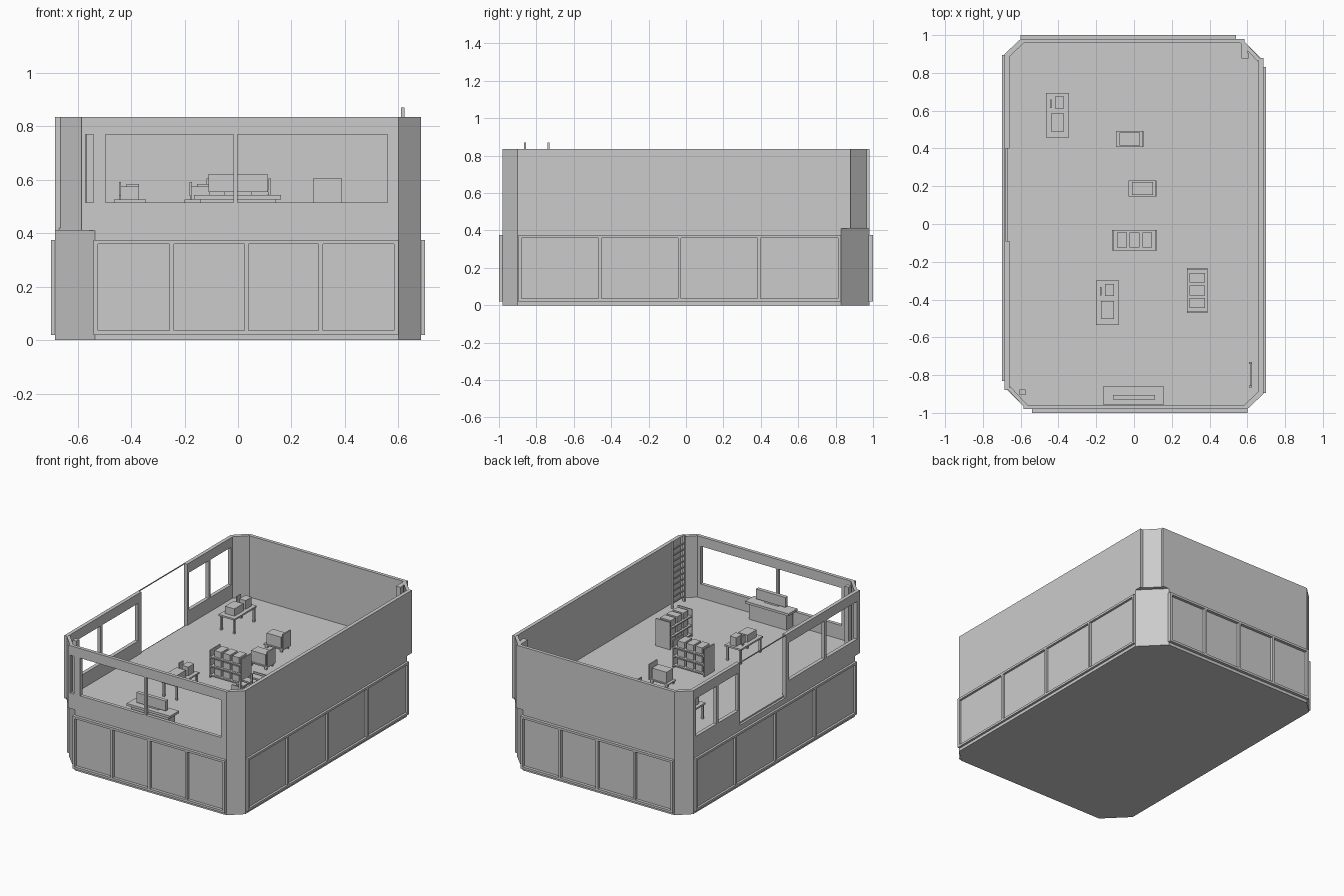
import bpy, bmesh
from mathutils import Matrix

if "Cube" in bpy.data.objects:
    bpy.data.objects.remove(bpy.data.objects["Cube"])

grey = bpy.data.materials.new("plain grey")
grey.use_nodes = True
COLOUR = (0.6, 0.6, 0.6, 1)
grey.diffuse_color = COLOUR
grey.node_tree.nodes["Principled BSDF"].inputs["Base Color"].default_value = COLOUR

FLOOR, TOP, SILL, HEAD = 0.42, 0.835, 0.515, 0.77


def finish(name, bm):
    mesh = bpy.data.meshes.new(name)
    bmesh.ops.recalc_face_normals(bm, faces=bm.faces)
    bm.to_mesh(mesh)
    bm.free()
    mesh.materials.append(grey)
    obj = bpy.data.objects.new(name, mesh)
    bpy.context.collection.objects.link(obj)
    return obj


def boxes(name, parts, move=Matrix()):
    """One object from boxes given as x, y and z ranges."""
    bm = bmesh.new()
    for xs, ys, zs in parts:
        size = [b - a for a, b in (xs, ys, zs)]
        mid = [(a + b) / 2 for a, b in (xs, ys, zs)]
        place = move @ Matrix.Translation(mid) @ Matrix.Diagonal((*size, 1))
        bmesh.ops.create_cube(bm, size=1, matrix=place)
    return finish(name, bm)


def prism(name, outline, z0, z1):
    bm = bmesh.new()
    base = bm.faces.new([bm.verts.new((x, y, z0)) for x, y in outline])
    made = bmesh.ops.extrude_face_region(bm, geom=[base], use_keep_orig=True)
    top = [v for v in made["geom"] if isinstance(v, bmesh.types.BMVert)]
    bmesh.ops.translate(bm, verts=top, vec=(0, 0, z1 - z0))
    return finish(name, bm)


def at(x, y, z=FLOOR):
    return Matrix.Translation((x, y, z))


HALF_TURN = Matrix.Rotation(3.14159265, 4, "Z")
QUARTER = Matrix.Rotation(3.14159265 / 2, 4, "Z")

# Lower storey: two small and two large cut corners
half = [(0.60, -0.98), (0.685, -0.90), (0.685, 0.83), (0.535, 0.98)]
prism("lower_storey", half + [(-x, -y) for x, y in half], 0, 0.41)
inner = [(0.595, -0.97), (0.67, -0.89), (0.67, 0.88), (0.585, 0.965)]
prism("floor_slab", inner + [(-x, -y) for x, y in inner], 0.41, FLOOR)

# Panel frames around the lower storey
for side, turn in (("front", Matrix()), ("back", HALF_TURN)):
    ys = (-1.0, -0.975)
    bars = [((-0.54, 0.60), ys, (0.36, 0.375)), ((-0.54, 0.60), ys, (0.02, 0.035))]
    bars += [((x - 0.008, x + 0.008), ys, (0.03, 0.37))
             for x in (-0.532, -0.248, 0.032, 0.31, 0.592)]
    boxes(side + "_panel_frame", bars, turn)
for side, turn in (("left", Matrix()), ("right", HALF_TURN)):
    xs = (0.68, 0.70)
    bars = [(xs, (-0.895, 0.83), (0.36, 0.375)), (xs, (-0.895, 0.83), (0.02, 0.035))]
    bars += [(xs, (y - 0.008, y + 0.008), (0.03, 0.37))
             for y in (-0.887, -0.46, -0.035, 0.39, 0.822)]
    boxes(side + "_panel_frame", bars, turn)

# Solid upper walls
boxes("left_wall", [((0.66, 0.685), (-0.90, 0.88), (0.41, TOP))])
boxes("back_wall", [((-0.60, 0.585), (0.957, 0.98), (0.41, TOP))])

# Front wall with its wide window
ys = (-0.98, -0.957)
boxes("front_wall", [((-0.585, 0.60), ys, (0.41, SILL)), ((-0.585, 0.60), ys, (HEAD, TOP))]
      + [(xs, ys, (SILL, HEAD))
         for xs in ((-0.585, -0.57), (-0.54, -0.495), (-0.017, -0.002), (0.56, 0.60))])

# Side wall: two windows either side of a full-height opening
xs = (-0.685, -0.66)
for name, y0, y1, posts in (
        ("right_front_wall", -0.88, -0.09, ((-0.88, -0.85), (-0.525, -0.505), (-0.125, -0.09))),
        ("right_back_wall", 0.40, 0.90, ((0.40, 0.42), (0.63, 0.65), (0.87, 0.90)))):
    boxes(name, [(xs, (y0, y1), (0.41, SILL)), (xs, (y0, y1), (HEAD, TOP))]
          + [(xs, post, (SILL, HEAD)) for post in posts])
boxes("opening_top_strip", [((-0.685, -0.68), (-0.09, 0.40), (TOP - 0.006, TOP))])

# Corner panels and inner columns
for s, end in ((1, "front_left"), (-1, "back_right")):
    corner = [(0.60, -0.98), (0.685, -0.90), (0.66, -0.885), (0.585, -0.957)]
    prism(end + "_corner", [(s * x, s * y) for x, y in corner], 0.41, TOP)
    boxes(end + "_column", [((s * 0.59 - 0.015, s * 0.59 + 0.015),
                             (s * 0.89 - 0.015, s * 0.89 + 0.015), (FLOOR, TOP))])
for s, end in ((1, "back_left"), (-1, "front_right")):
    corner = [(0.665, 0.88), (0.585, 0.965), (0.565, 0.957), (0.655, 0.86)]
    prism(end + "_corner", [(s * x, s * y) for x, y in corner], 0.41, TOP)
boxes("back_left_column", [((0.57, 0.60), (0.875, 0.95), (FLOOR, TOP))])

# Ladder by the side wall
rungs = [((0.613, 0.621), (-0.86, -0.735), (z / 100, z / 100 + 0.008)) for z in range(45, 84, 4)]
rails = [((0.61, 0.624), (y - 0.005, y + 0.005), (FLOOR, 0.87)) for y in (-0.86, -0.735)]
boxes("ladder", rungs + rails)

# Work tables with equipment
for name, x, y in (("back", -0.405, 0.575), ("front", -0.14, -0.418)):
    legs = [((a - 0.006, a + 0.006), (b - 0.006, b + 0.006), (0, 0.095))
            for a in (-0.048, 0.048) for b in (-0.105, 0.105)]
    boxes(name + "_table", legs + [((-0.06, 0.06), (-0.118, 0.118), (0.095, 0.106))], at(x, y))
    boxes(name + "_table_equipment", [
        ((-0.035, 0.035), (-0.085, 0.01), (0.106, 0.155)),
        ((-0.013, 0.035), (0.036, 0.10), (0.106, 0.165)),
        ((-0.041, -0.033), (0.04, 0.085), (0.12, 0.172)),
        ((-0.040, -0.034), (0.055, 0.07), (0.106, 0.12))], at(x, y))

# Shelving units filled with boxes
for name, place in (("middle", at(0.003, -0.085)), ("left", at(0.335, -0.352) @ QUARTER)):
    levels = (0.012, 0.073, 0.134)
    shelves = [((-0.12, 0.12), (-0.054, 0.054), (z, z + 0.008)) for z in levels]
    sides = [((a - 0.004, a + 0.004), (-0.054, 0.054), (0, 0.185)) for a in (-0.116, 0.116)]
    boxes(name + "_shelving", shelves + sides, place)
    boxes(name + "_shelf_boxes", [((c - 0.026, c + 0.026), (-0.04, 0.04), (z + 0.008, z + 0.05))
                                  for c in (-0.067, 0, 0.067) for z in levels], place)

# Carts, each with a crate and an upright handle plate
for name, x, y in (("back", -0.022, 0.45), ("middle", 0.045, 0.188)):
    wheels = [((a - 0.009, a + 0.009), (b - 0.005, b + 0.005), (0, 0.018))
              for a in (-0.055, 0.055) for b in (-0.032, 0.032)]
    boxes(name + "_cart", wheels + [((-0.073, 0.073), (-0.043, 0.043), (0.018, 0.026)),
                                    ((0.065, 0.073), (-0.043, 0.043), (0.026, 0.125))], at(x, y))
    boxes(name + "_cart_crate", [((-0.055, 0.055), (-0.035, 0.035), (0.026, 0.10))], at(x, y))

# Counter under the front window with an upright board
boxes("counter", [((-0.14, 0.14), (-0.945, -0.875), (FLOOR, 0.527)),
                  ((-0.165, 0.16), (-0.955, -0.86), (0.527, 0.543))])
boxes("counter_board", [((-0.11, 0.11), (-0.93, -0.905), (0.555, 0.622)),
                        ((-0.05, 0.05), (-0.922, -0.912), (0.543, 0.555))])
